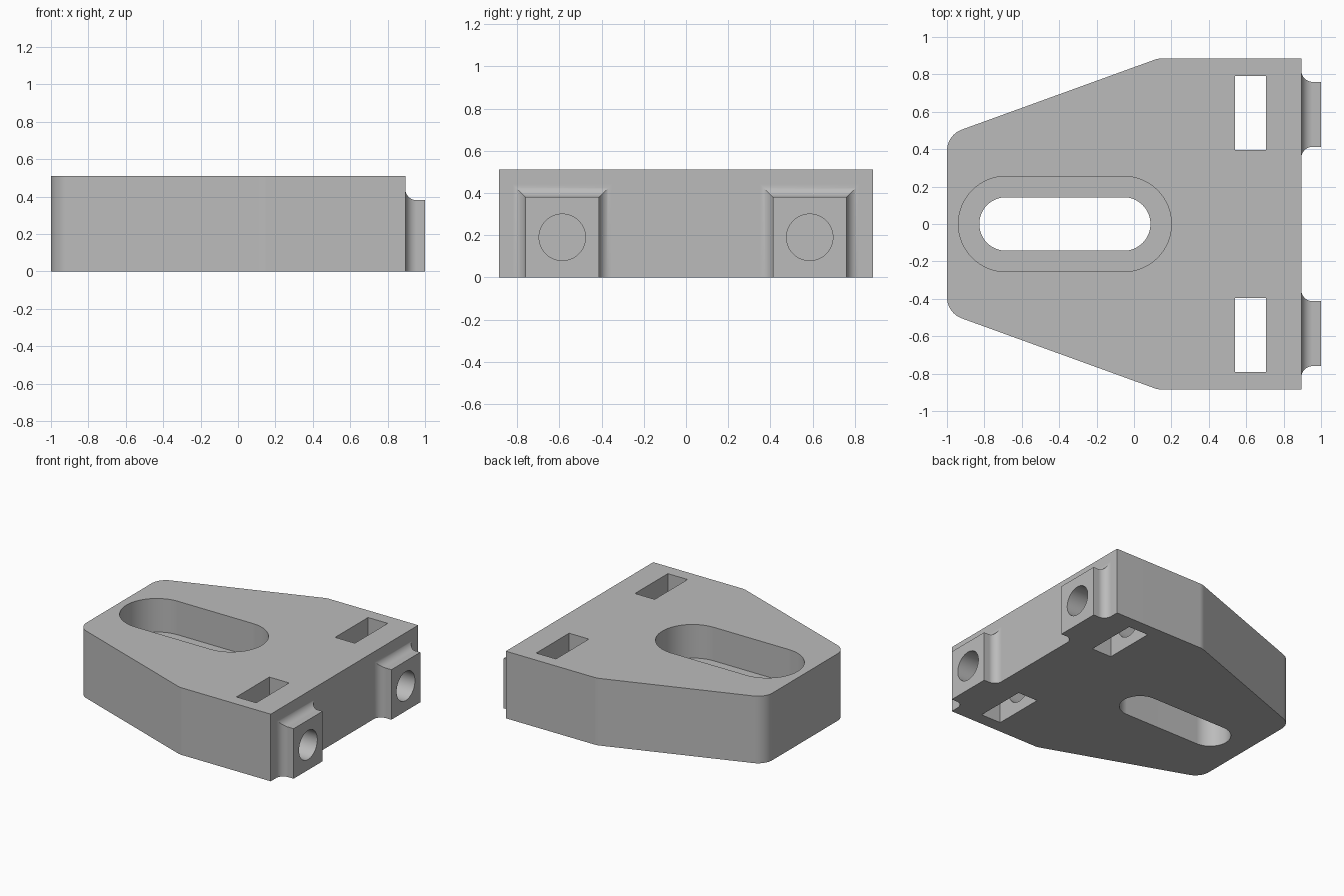
import bpy, bmesh
from math import sin, cos, pi, radians
from mathutils import Matrix, Vector

if "Cube" in bpy.data.objects:
    bpy.data.objects.remove(bpy.data.objects["Cube"], do_unlink=True)

HEIGHT = 0.51
END_X = 0.895      # face that carries the pads

grey = bpy.data.materials.new("machined_grey")
grey.use_nodes = True
colour = (0.5, 0.5, 0.5, 1)
grey.diffuse_color = colour
grey.node_tree.nodes["Principled BSDF"].inputs["Base Color"].default_value = colour


def make_object(name, bm):
    bmesh.ops.recalc_face_normals(bm, faces=bm.faces)
    mesh = bpy.data.meshes.new(name)
    bm.to_mesh(mesh)
    bm.free()
    mesh.materials.append(grey)
    obj = bpy.data.objects.new(name, mesh)
    bpy.context.collection.objects.link(obj)
    return obj


def loft(name, rings):
    """Skin a list of equal-length point rings and cap both ends."""
    bm = bmesh.new()
    rows = [[bm.verts.new(p) for p in ring] for ring in rings]
    for a, b in zip(rows, rows[1:]):
        for i in range(len(a)):
            j = (i + 1) % len(a)
            bm.faces.new((a[i], a[j], b[j], b[i]))
    bm.faces.new(rows[0])
    bm.faces.new(rows[-1])
    return make_object(name, bm)


def prism(name, outline, z0, z1):
    return loft(name, [[(x, y, z) for x, y in outline] for z in (z0, z1)])


def arc(cx, cy, r, start, end, steps):
    angles = [radians(start + (end - start) * i / steps) for i in range(steps + 1)]
    return [(cx + r * cos(a), cy + r * sin(a)) for a in angles]


def slot_outline(r):
    return arc(-0.055, 0, r, -90, 90, 32) + arc(-0.684, 0, r, 90, 270, 32)


def box_outline(x0, x1, y0, y1):
    return [(x0, y0), (x1, y0), (x1, y1), (x0, y1)]


def combine(target, tool, operation):
    mod = target.modifiers.new("cut", "BOOLEAN")
    mod.operation, mod.object, mod.solver = operation, tool, "EXACT"
    bpy.context.view_layer.update()
    graph = bpy.context.evaluated_depsgraph_get()
    mesh = bpy.data.meshes.new_from_object(target.evaluated_get(graph))
    target.modifiers.clear()
    target.data = mesh
    bpy.data.objects.remove(tool, do_unlink=True)


# Tapered plate with rounded nose corners
half = [(END_X, 0.885)] + arc(0.15, 0.764, 0.121, 90, 110, 5) \
    + arc(-0.879, 0.391, 0.121, 110, 180, 14)
plate = prism("clamp_plate", half + [(x, -y) for x, y in reversed(half)], 0, HEIGHT)

# Square pads on the end face, blended in with a mitred cove
COVE = 0.06
for side in (-1, 1):
    sections = [(END_X - 0.05, COVE)]
    for i in range(13):
        t = pi / 2 * i / 12
        sections.append((END_X + COVE * (1 - cos(t)), COVE * (1 - sin(t))))
    sections.append((1.0, 0))
    rings = []
    for x, o in sections:
        y0, y1, top = 0.413 - o, 0.76 + o, 0.38 + o
        rings.append([(x, side * y, z) for y, z in
                      ((y0, 0), (y1, 0), (y1, top), (y0, top))])
    combine(plate, loft("pad", rings), "UNION")

# Stepped slot: wide upper recess, narrow through slot
combine(plate, prism("recess_cutter", slot_outline(0.255), HEIGHT / 2, 1), "DIFFERENCE")
combine(plate, prism("slot_cutter", slot_outline(0.143), -0.5, 0.4), "DIFFERENCE")

# Rectangular windows and the bolt holes running through the pads into them
for side in (-1, 1):
    ys = sorted((side * 0.395, side * 0.79))
    combine(plate, prism("window_cutter", box_outline(0.54, 0.706, *ys), -0.5, 1),
            "DIFFERENCE")
    bm = bmesh.new()
    x0, x1 = 0.35, 1.2
    place = Matrix.Translation(Vector(((x0 + x1) / 2, side * 0.586, 0.19)))
    bmesh.ops.create_cone(bm, cap_ends=True, segments=64, radius1=0.11, radius2=0.11,
                          depth=x1 - x0, matrix=place @ Matrix.Rotation(pi / 2, 4, "Y"))
    combine(plate, make_object("bolt_hole_cutter", bm), "DIFFERENCE")

# Smooth curved walls, crisp edges, flat planes
bpy.ops.object.select_all(action="DESELECT")
plate.select_set(True)
bpy.context.view_layer.objects.active = plate
bpy.ops.object.shade_smooth_by_angle(angle=radians(25))
normals = plate.modifiers.new("flat_planes", "WEIGHTED_NORMAL")
normals.keep_sharp = True
